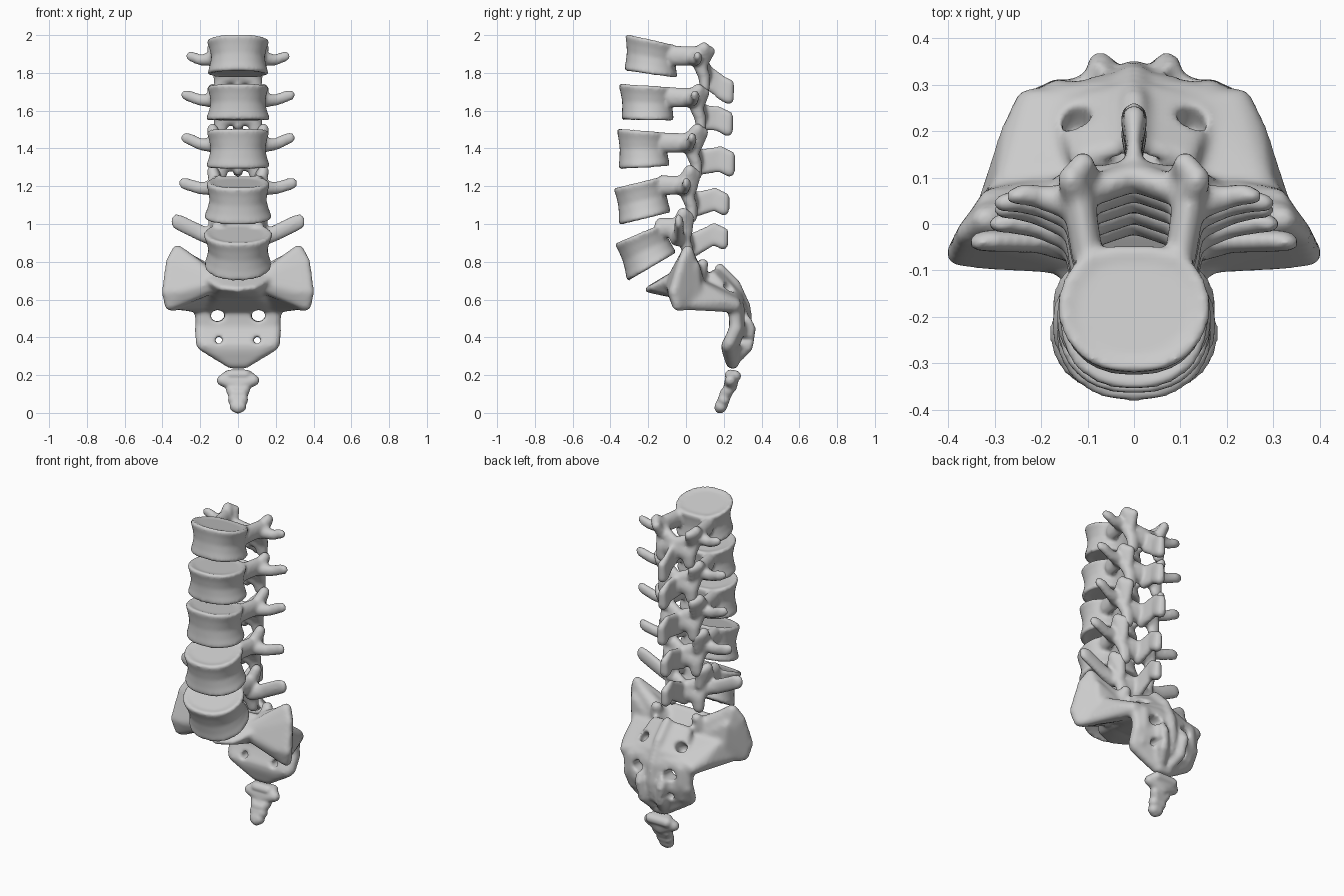
import bpy, bmesh
from math import sin, cos, pi
from mathutils import Vector

# unit sphere points reused by every rounded hull
_s = bmesh.new()
bmesh.ops.create_icosphere(_s, subdivisions=2, radius=1)
SPHERE = [v.co.copy() for v in _s.verts]
_s.free()


def hull(bm, *pts, span=False):
    """Rounded hull over balls (x, y, z, r) or (x, y, z, rx, ry, rz);
    span bridges the mirror plane, otherwise a left/right pair is made."""
    sides = [(1, -1)] if span else [(1,), (-1,)]
    for group in sides:
        t = bmesh.new()
        for s in group:
            for p in pts:
                r = p[3:] if len(p) == 6 else (p[3],) * 3
                for c in SPHERE:
                    t.verts.new((s * p[0] + c.x * r[0], p[1] + c.y * r[1], p[2] + c.z * r[2]))
        res = bmesh.ops.convex_hull(t, input=t.verts)
        junk = {g for g in res['geom_interior'] + res['geom_unused'] if isinstance(g, bmesh.types.BMVert)}
        bmesh.ops.delete(t, geom=list(junk), context='VERTS')
        bmesh.ops.recalc_face_normals(t, faces=t.faces)
        m = bpy.data.meshes.new("tmp")
        t.to_mesh(m)
        t.free()
        bm.from_mesh(m)
        bpy.data.meshes.remove(m)


def strand(bm, *pts):
    for a, b in zip(pts, pts[1:]):
        hull(bm, a, b)


def make_object(name, bm):
    me = bpy.data.meshes.new(name)
    bm.to_mesh(me)
    bm.free()
    ob = bpy.data.objects.new(name, me)
    bpy.context.collection.objects.link(ob)
    return ob


def fuse(name, bm, cutter=None, voxel=0.01, smooth=6):
    """Melt overlapping parts into one smooth bone."""
    ob = make_object(name, bm)

    def remesh():
        r = ob.modifiers.new("fuse", 'REMESH')
        r.mode, r.voxel_size = 'VOXEL', voxel
    remesh()
    if cutter:
        c = make_object("hole_cutter", cutter)
        c.hide_render = True
        b = ob.modifiers.new("holes", 'BOOLEAN')
        b.operation, b.object, b.solver = 'DIFFERENCE', c, 'EXACT'
        remesh()
    s = ob.modifiers.new("soften", 'SMOOTH')
    s.factor, s.iterations = 0.5, smooth
    bpy.ops.object.select_all(action='DESELECT')
    ob.select_set(True)
    bpy.context.view_layer.objects.active = ob
    bpy.ops.object.convert(target='MESH')
    bpy.ops.object.shade_smooth()
    if cutter:
        bpy.data.objects.remove(c)
    return ob


def body(bm, ft, bt, fb, bb, w0, w1):
    """Kidney-shaped drum with a waist and dished ends."""
    n, rings = 40, []
    # (height from top, ring scale)
    for t, s in ((.05, .75), (0, .95), (.06, 1.02), (.25, .94), (.5, .88), (.75, .94), (.94, 1.02), (1, .95), (.95, .75)):
        f, b = Vector(ft).lerp(Vector(fb), t), Vector(bt).lerp(Vector(bb), t)
        mid, half, w = (f + b) / 2, (b - f) / 2, w0 + (w1 - w0) * t
        ring = []
        for i in range(n):
            a = 2 * pi * i / n
            c, d = cos(a), sin(a)
            x = (abs(c) ** .85) * (1 if c > 0 else -1) * w * s
            v = d * (1.04 - .1 * (1 - abs(c))) if d > 0 else d
            p = mid + half * v * (s * .5 + .5 if .1 < t < .9 else s)
            ring.append(bm.verts.new((x, p.x, p.y)))
        rings.append(ring)
    for r, q in zip(rings, rings[1:]):
        for i in range(n):
            bm.faces.new((r[i], q[i], q[(i + 1) % n], r[(i + 1) % n]))
    bm.faces.new(rings[0])
    bm.faces.new(rings[-1][::-1])
    bmesh.ops.recalc_face_normals(bm, faces=bm.faces)


def vertebra(name, ft, bt, fb, bb, w, tip, sup, sp):
    bm = bmesh.new()
    body(bm, ft, bt, fb, bb, w[0], w[1])
    low = name[-1] == "5"
    zp = bt[1] - (.03 if low else .055)
    j = (bt[0] + sup[0]) / 2 + .01
    # pedicles
    hull(bm, (.1, bt[0] - .03, zp, .035, .03, .055), (.118, j, zp, .036, .035, .052))
    # upper joint horns
    strand(bm, (.115, j, zp, .038), (.135, sup[0] - .015, sup[1] - .035, .03, .034, .034))
    hull(bm, (.135, sup[0] - .015, sup[1] - .04, .03), (.11, sup[0] + .02, sup[1] - .05, .026),
         (.1, j + .05, zp - .03, .03))
    # side processes
    x, y, z, r = tip
    drop = .06 if low else .015
    strand(bm, (.125, j, zp - drop, .045, .042, .04), (.2, (j + y) / 2 + .005, (zp - drop + z) / 2 - .012, r, .026, r),
           (x - .045, y + .004, z - .003, r, .024, r), (x - .024, y, z + .003, .024, .02, r * .9))
    # arch plates and lower joints
    apex = (0, j + .058, zp - .085, .025, .036, .062)
    hull(bm, (.108, j + .02, zp - .03, .034, .034, .045), apex)
    strand(bm, (.11, j + .02, zp - .03, .036), (.09, j + .052, zp - .11, .042, .032, .035),
           (.092, j + .055, zp - .165, .036, .028, .036))
    hull(bm, (.085, j + .05, zp - .115, .036, .03, .042), apex)
    # rear blade
    hull(bm, (0, apex[1], zp - .06, .022), (0, apex[1], zp - .15, .024),
         (0, sp[0] - .07, sp[1] - .005, .014), (0, sp[0] - .07, sp[2] + .045, .018))
    hull(bm, (0, sp[0] - .08, sp[1] - .005, .015), (0, sp[0] - .08, sp[2] + .045, .02),
         (0, sp[0] - .023, sp[1] - .042, .024), (0, sp[0] - .03, sp[2] + .028, .03))
    return fuse(name, bm)


# lumbar vertebrae: front/back corners in (y, z), widths, side tip, joint top, rear blade
vertebra("lumbar_vertebra_1", (-.318, 2.008), (-.04, 1.945), (-.325, 1.81), (-.04, 1.77),
         (.162, .158), (.277, .06, 1.885, .029), (.11, 1.965), (.255, 1.785, 1.635))
vertebra("lumbar_vertebra_2", (-.355, 1.745), (-.05, 1.725), (-.338, 1.55), (-.06, 1.545),
         (.159, .167), (.303, .045, 1.68, .031), (.08, 1.745), (.25, 1.615, 1.465))
vertebra("lumbar_vertebra_3", (-.364, 1.508), (-.09, 1.485), (-.354, 1.288), (-.08, 1.305),
         (.162, .166), (.303, .03, 1.453, .032), (.075, 1.535), (.26, 1.405, 1.25))
vertebra("lumbar_vertebra_4", (-.38, 1.192), (-.1, 1.26), (-.352, .993), (-.075, 1.06),
         (.165, .177), (.314, .0, 1.213, .034), (.035, 1.315), (.23, 1.185, 1.045))
vertebra("lumbar_vertebra_5", (-.375, .9), (-.11, 1.01), (-.308, .695), (-.045, .85),
         (.18, .175), (.355, -.04, 1.01, .044), (.0, 1.09), (.225, 1.0, .865))

# sacrum: top block with sloped end plate
bm = bmesh.new()
hull(bm, (0, -.205, .652, .015), (.09, -.18, .662, .015), (.155, -.1, .7, .018), (.125, -.01, .765, .018),
     (0, -.1, .635, .02), (.11, -.02, .64, .035), (.08, .08, .63, .04), span=True)
# shelf running back to the bend
hull(bm, (.1, 0, .64, .045), (.14, .12, .61, .045), (.15, .26, .57, .045), (.05, .27, .58, .045), span=True)
# wings
hull(bm, (.32, .01, .86, .03), (.36, -.02, .8, .024), (.378, -.065, .64, .027), (.36, -.045, .57, .03),
     (.3, .05, .7, .03), (.3, -.065, .64, .035), (.12, -.06, .69, .05), (.13, .05, .68, .05))
hull(bm, (.31, .015, .84, .03), (.21, .03, .79, .03), (.3, .05, .7, .03), (.13, .05, .72, .05), (.13, -.03, .69, .05))
hull(bm, (.31, .05, .78, .025), (.345, -.03, .565, .03), (.29, .06, .6, .03), (.14, .06, .66, .05))
hull(bm, (.32, .0, .575, .032), (.27, .08, .66, .035), (.252, .19, .59, .038), (.22, .255, .57, .04),
     (.13, .1, .65, .05), (.14, .25, .59, .04))
# rear roof, joint horns and middle ridge
hull(bm, (.0, .17, .75, .025), (.11, .14, .72, .03), (.14, .24, .6, .04), (.0, .27, .62, .04), span=True)
strand(bm, (.15, .06, .7, .045), (.135, .09, .79, .034, .03, .03))
strand(bm, (0, .18, .765, .028), (0, .26, .68, .03), (0, .31, .56, .035), (0, .32, .45, .035), (0, .305, .36, .035))
# lower plate
hull(bm, (.2, .26, .555, .035), (.19, .265, .45, .035), (.04, .28, .56, .045), (.04, .285, .44, .045), span=True)
hull(bm, (.197, .265, .45, .035), (.19, .23, .37, .035), (.05, .285, .44, .05), (.05, .255, .36, .05), span=True)
hull(bm, (.18, .225, .36, .038), (.11, .225, .325, .035), (.04, .24, .265, .03), (.03, .255, .36, .05), span=True)
strand(bm, (.08, .29, .54, .03), (.072, .342, .445, .03), (.06, .325, .35, .032), (.035, .28, .3, .03))
strand(bm, (.16, .28, .56, .033), (.165, .285, .47, .03), (.16, .255, .38, .035))
hull(bm, (.03, .25, .265, .03, .032, .034), span=True)

# nerve holes and central canal
cut = bmesh.new()
hull(cut, (.108, .1, .51, .042, .02, .034), (.108, .45, .52, .036, .02, .03))
hull(cut, (.1, .1, .385, .02), (.105, .45, .385, .022))
hull(cut, (.125, .2, .635, .032), (.125, .33, .76, .036))
hull(cut, (0, .05, .86, .085, .03, .03), (0, .17, .69, .05, .02, .02), span=True)
fuse("sacrum", bm, cut, voxel=.0105)

# coccyx
bm = bmesh.new()
hull(bm, (.05, .25, .195, .032), (0, .235, .14, .036), (.084, .235, .172, .03), span=True)
hull(bm, (.055, .262, .195, .03), (.04, .235, .2, .03), span=True)
hull(bm, (.035, .225, .122, .03), (.02, .21, .1, .034), span=True)
hull(bm, (.022, .2, .07, .033), span=True)
hull(bm, (.012, .185, .035, .034), (0, .205, .08, .03), span=True)
hull(bm, (0, .18, .026, .031), span=True)
fuse("coccyx", bm, voxel=.008, smooth=3)
